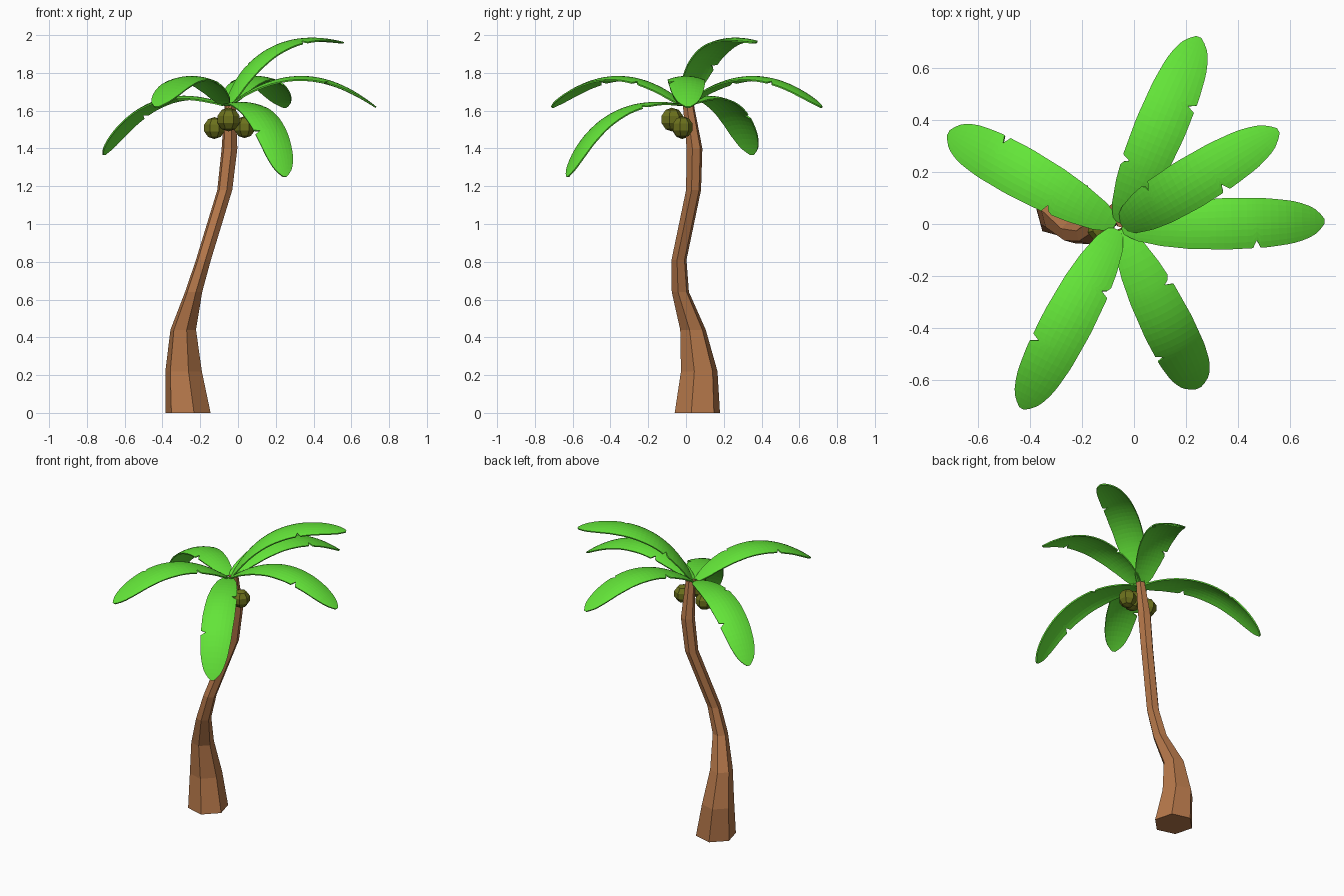
import bpy, bmesh
from math import radians, cos, sin
from mathutils import Matrix, Vector

if "Cube" in bpy.data.objects:
    bpy.data.objects.remove(bpy.data.objects["Cube"])


def material(name, rgb):
    m = bpy.data.materials.new(name)
    m.diffuse_color = (*rgb, 1)
    m.use_nodes = True
    m.node_tree.nodes["Principled BSDF"].inputs["Base Color"].default_value = m.diffuse_color
    return m


def make_object(name, bm, mat):
    bmesh.ops.recalc_face_normals(bm, faces=bm.faces)
    mesh = bpy.data.meshes.new(name)
    bm.to_mesh(mesh)
    bm.free()
    mesh.materials.append(mat)
    obj = bpy.data.objects.new(name, mesh)
    bpy.context.collection.objects.link(obj)
    return obj


def lerp_table(table, x):
    for (x0, y0), (x1, y1) in zip(table, table[1:]):
        if x <= x1:
            return y0 + (y1 - y0) * (x - x0) / (x1 - x0)
    return table[-1][1]


bark = material("bark", (0.46, 0.185, 0.068))
green = material("leaf_green", (0.125, 0.78, 0.04))
husk = material("husk", (0.15, 0.165, 0.012))

# Trunk: bent six-sided tube, rings as (x, y, z, radius)
rings = [(-0.265, 0.06, 0, 0.124), (-0.288, 0.07, 0.22, 0.1),
         (-0.29, 0.037, 0.44, 0.07), (-0.235, -0.03, 0.64, 0.047),
         (-0.183, -0.037, 0.81, 0.041), (-0.07, 0.04, 1.18, 0.041),
         (-0.045, 0.045, 1.4, 0.043), (-0.042, 0.012, 1.635, 0.03)]
bm = bmesh.new()
loops = []
for x, y, z, r in rings:
    angles = [radians(60 * i - 15) for i in range(6)]
    loops.append([bm.verts.new((x + r * cos(a), y + r * sin(a), z)) for a in angles])
for low, high in zip(loops, loops[1:]):
    for i in range(6):
        j = (i + 1) % 6
        bm.faces.new((low[i], low[j], high[j], high[i]))
bm.faces.new(loops[0])
bm.faces.new(loops[-1])
make_object("trunk", bm, bark)

# Frond: arched blade, edges drooping slightly, one torn notch on each side
LENGTH, ACROSS = 0.775, 8
half_width = [(0, 0.025), (0.05, 0.055), (0.15, 0.078), (0.25, 0.091), (0.4, 0.098),
              (0.55, 0.094), (0.65, 0.082), (0.71, 0.065), (0.75, 0.042), (LENGTH, 0.01)]
stations = sorted([i * 0.03 for i in range(25)] +
                  [0.225, 0.235, 0.25, 0.5, 0.515, 0.53, 0.74, 0.76, LENGTH])


def notch(x, center):
    return 0.03 * max(0, 1 - abs(x - center) / 0.015)


def make_frond(name, azimuth, tilt):
    bm = bmesh.new()
    rows = []
    for x in stations:
        w = lerp_table(half_width, x)
        left, right = w - notch(x, 0.235), w - notch(x, 0.515)
        arch = 0.15 * (1 - ((x - 0.38) / 0.38) ** 2)
        row = []
        for k in range(ACROSS + 1):
            s = 2 * k / ACROSS - 1
            y = s * (left if s > 0 else right)
            row.append(bm.verts.new((x, y, arch - 2.0 * y * y)))
        rows.append(row)
    for a, b in zip(rows, rows[1:]):
        for k in range(ACROSS):
            bm.faces.new((a[k], b[k], b[k + 1], a[k + 1]))
    place = (Matrix.Translation((-0.06, -0.01, 1.63)) @
             Matrix.Rotation(radians(azimuth), 4, 'Z') @
             Matrix.Translation((0.015, 0, 0)) @
             Matrix.Rotation(radians(-tilt), 4, 'Y'))
    bm.transform(place)
    obj = make_object(name, bm, green)
    mod = obj.modifiers.new("thickness", 'SOLIDIFY')
    mod.thickness = 0.008
    mod.offset = 0


fronds = [(1.5, 0), (31, 26), (67, 0), (151, -19), (242, 0), (296.5, -28.5)]
for i, (azimuth, tilt) in enumerate(fronds):
    make_frond(f"frond_{i + 1}", azimuth, tilt)

# Faceted coconuts clustered under the crown
nuts = [(-0.05, -0.075, 1.553, 0.063), (0.035, -0.02, 1.513, 0.058),
        (-0.125, -0.02, 1.508, 0.058)]
for i, (x, y, z, r) in enumerate(nuts):
    bm = bmesh.new()
    bmesh.ops.create_uvsphere(bm, u_segments=7, v_segments=5, radius=r,
                              matrix=Matrix.Translation(Vector((x, y, z))))
    make_object(f"coconut_{i + 1}", bm, husk)
